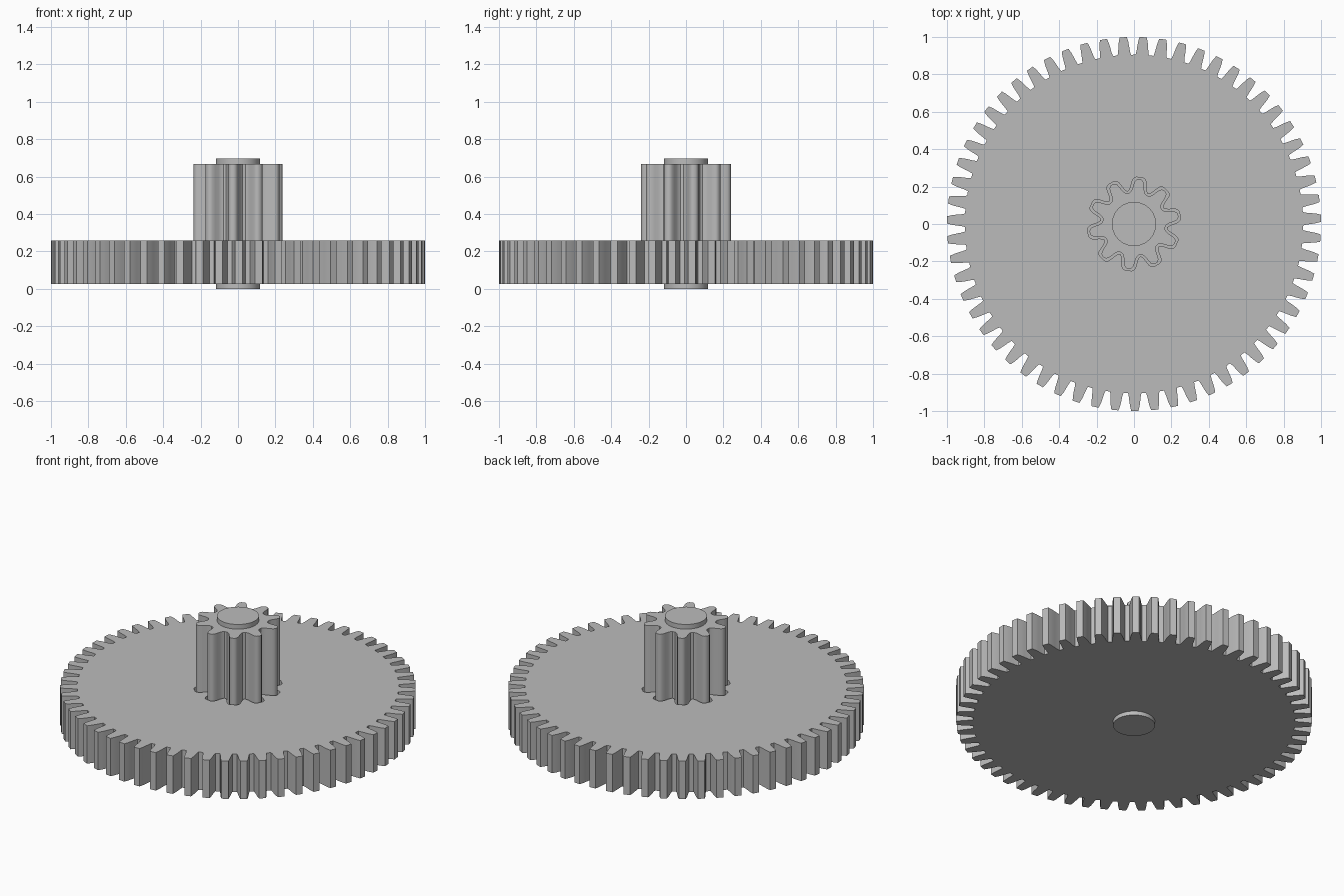
import bpy, bmesh, math

if "Cube" in bpy.data.objects:
    bpy.data.objects.remove(bpy.data.objects["Cube"])

GREY = bpy.data.materials.new("light_grey")
GREY.diffuse_color = (0.5, 0.5, 0.5, 1)
GREY.use_nodes = True
GREY.node_tree.nodes["Principled BSDF"].inputs["Base Color"].default_value = GREY.diffuse_color


def extruded(name, outline, z0, z1):
    """Closed outline extruded straight up from z0 to z1."""
    bm = bmesh.new()
    face = bm.faces.new([bm.verts.new((x, y, z0)) for x, y in outline])
    top = bmesh.ops.extrude_face_region(bm, geom=[face])["geom"]
    for v in top:
        if isinstance(v, bmesh.types.BMVert):
            v.co.z = z1
    bmesh.ops.recalc_face_normals(bm, faces=bm.faces[:])
    mesh = bpy.data.meshes.new(name)
    bm.to_mesh(mesh)
    bm.free()
    mesh.materials.append(GREY)
    ob = bpy.data.objects.new(name, mesh)
    bpy.context.collection.objects.link(ob)
    return ob


def toothed(teeth, phase, flank):
    """Gear outline; flank lists (radius, half width / pitch) from root to tip."""
    pitch = 2 * math.pi / teeth
    pts = []
    for i in range(teeth):
        mid = math.radians(phase) + i * pitch
        for r, w in flank:
            pts.append((r * math.cos(mid - w * pitch), r * math.sin(mid - w * pitch)))
        for r, w in reversed(flank):
            pts.append((r * math.cos(mid + w * pitch), r * math.sin(mid + w * pitch)))
    return pts


def smooth(ob, angle=30):
    bpy.ops.object.select_all(action='DESELECT')
    ob.select_set(True)
    bpy.context.view_layer.objects.active = ob
    bpy.ops.object.shade_smooth_by_angle(angle=math.radians(angle))


# Large spur wheel
WHEEL_FLANK = [(0.905, 0.37), (0.925, 0.32), (0.95, 0.285), (0.975, 0.245), (1.0, 0.18)]
wheel = extruded("large_gear", toothed(59, 87.2, WHEEL_FLANK), 0.025, 0.26)

# Pinion, slightly sunk into a matching clearance pocket in the wheel
PINION_FLANK = [(0.168, 0.42), (0.176, 0.33), (0.19, 0.265), (0.21, 0.215),
                (0.228, 0.165), (0.237, 0.11), (0.241, 0.045)]
pinion = extruded("pinion", toothed(10, 83, PINION_FLANK), 0.1, 0.668)

POCKET_FLANK = [(r + 0.01, min(w + 0.07, 0.46)) for r, w in PINION_FLANK]
pocket = extruded("pocket_cutter", toothed(10, 83, POCKET_FLANK), 0.18, 0.3)
pocket.hide_render = True
cut = wheel.modifiers.new("pocket", 'BOOLEAN')
cut.operation = 'DIFFERENCE'
cut.solver = 'EXACT'
cut.object = pocket
bpy.context.view_layer.objects.active = wheel
bpy.ops.object.modifier_apply(modifier=cut.name)
bpy.data.objects.remove(pocket)

# Axle stub showing above and below
circle = [(0.118 * math.cos(a * math.pi / 32), 0.118 * math.sin(a * math.pi / 32))
          for a in range(64)]
axle = extruded("axle", circle, 0.0, 0.697)

for part in (wheel, pinion, axle):
    smooth(part)
